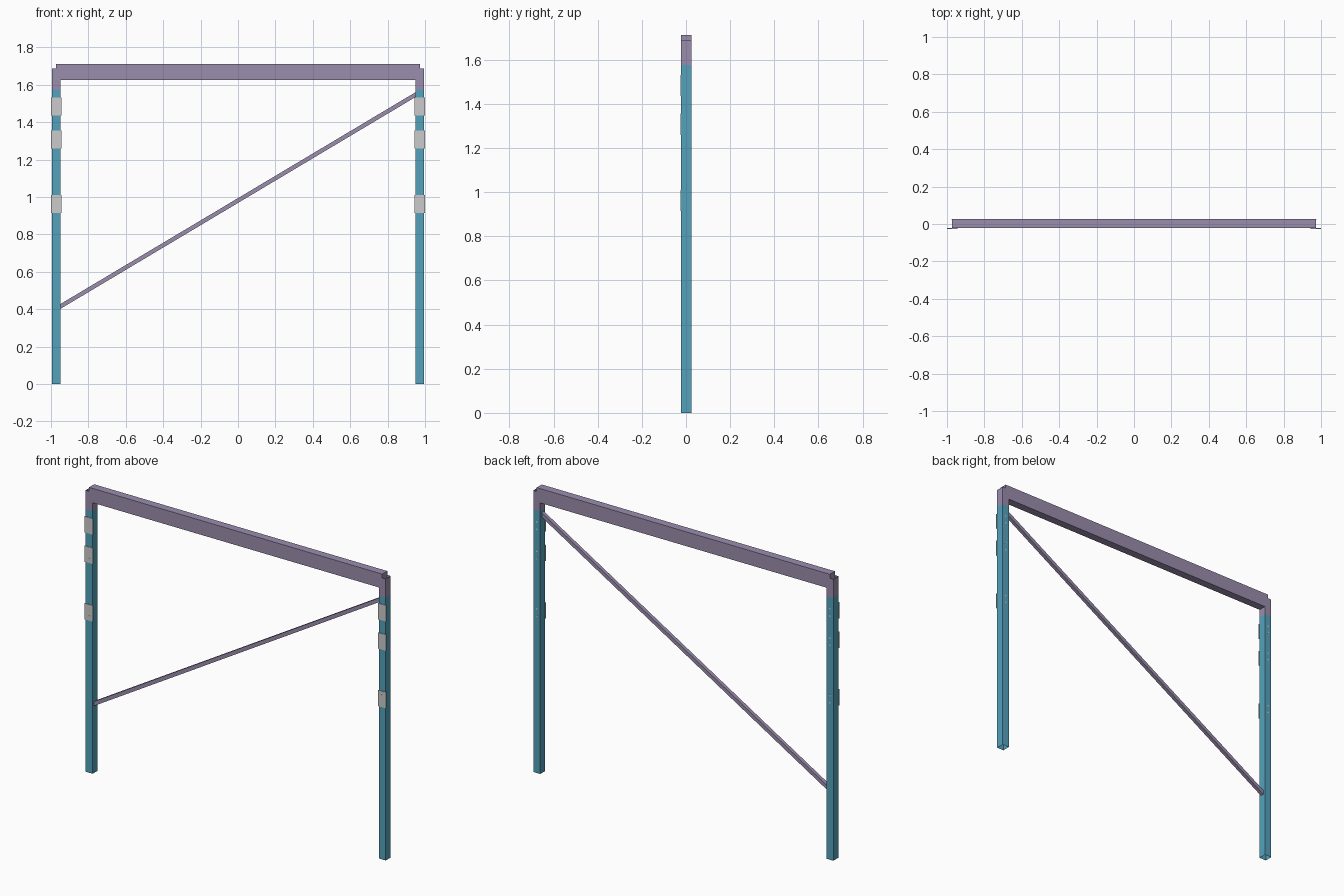
import bpy, bmesh, math
from mathutils import Matrix

if "Cube" in bpy.data.objects:
    bpy.data.objects.remove(bpy.data.objects["Cube"])

Y0, Y1 = -0.022, 0.0255          # front and back of the tubes
XI, XO = 0.949, 0.995            # inner and outer sides of the posts
XC = (XI + XO) / 2


def material(name, rgb):
    m = bpy.data.materials.new(name)
    m.diffuse_color = (*rgb, 1)
    m.use_nodes = True
    m.node_tree.nodes["Principled BSDF"].inputs["Base Color"].default_value = m.diffuse_color
    return m


blue = material("post_blue", (0.09, 0.36, 0.50))
purple = material("beam_purple", (0.33, 0.27, 0.42))


def finish(name, bm, mat=None):
    bmesh.ops.recalc_face_normals(bm, faces=bm.faces[:])
    me = bpy.data.meshes.new(name)
    bm.to_mesh(me)
    bm.free()
    ob = bpy.data.objects.new(name, me)
    bpy.context.collection.objects.link(ob)
    if mat:
        me.materials.append(mat)
    return ob


def prism(name, profile, y0, y1, mat=None):
    """Extrude an xz profile from y0 to y1."""
    bm = bmesh.new()
    f = bm.faces.new([bm.verts.new((x, y0, z)) for x, z in profile])
    ext = bmesh.ops.extrude_face_region(bm, geom=[f], use_keep_orig=True)
    for v in ext["geom"]:
        if isinstance(v, bmesh.types.BMVert):
            v.co.y = y1
    return finish(name, bm, mat)


def rect(x0, x1, z0, z1):
    return [(x0, z0), (x1, z0), (x1, z1), (x0, z1)]


def open_tube(name, x0, x1, z0, z1, mat):
    """Square sheet tube without end caps."""
    bm = bmesh.new()
    ring = [(x0, Y0), (x1, Y0), (x1, Y1), (x0, Y1)]
    lo = [bm.verts.new((x, y, z0)) for x, y in ring]
    hi = [bm.verts.new((x, y, z1)) for x, y in ring]
    for i in range(4):
        j = (i + 1) % 4
        bm.faces.new((lo[i], lo[j], hi[j], hi[i]))
    return finish(name, bm, mat)


def bolt_heads(name, x, zs):
    """Small round heads on the plate front and the post back."""
    bm = bmesh.new()
    for z in zs:
        for y in (Y0 - 0.0035, Y1):
            m = Matrix.Translation((x, y, z)) @ Matrix.Rotation(math.pi / 2, 4, 'X')
            bmesh.ops.create_cone(bm, cap_ends=True, segments=12, radius1=0.005,
                                  radius2=0.005, depth=0.001, matrix=m)
    return finish(name, bm)


for side, s in (("left", -1), ("right", 1)):
    xa, xb = sorted((s * XI, s * XO))
    # post and the corner sleeve on top of it
    open_tube(side + "_post", xa, xb, 0, 1.575, blue)
    open_tube(side + "_corner_sleeve", xa, xb, 1.575, 1.688, purple)
    # mounting plates with two bolts each
    pa, pb = sorted((s * 0.945, s * 1.0))
    for n, z in (("lower", 0.962), ("middle", 1.307), ("upper", 1.483)):
        prism(f"{side}_{n}_plate", rect(pa, pb, z - 0.048, z + 0.048),
              Y0 - 0.0035, Y0 - 0.0002)
        bolt_heads(f"{side}_{n}_bolts", s * XC, (z - 0.022, z + 0.022))

# top beam running between the post centres
prism("top_beam", rect(-XC, XC, 1.625, 1.711), Y0 - 0.0003, Y1 + 0.0003, purple)

# diagonal brace with ends cut flush to the posts
h = 0.013
prism("diagonal_brace", [(-XI, 0.415 - h), (XI, 1.547 - h),
                         (XI, 1.547 + h), (-XI, 0.415 + h)], -0.011, 0.011, purple)
